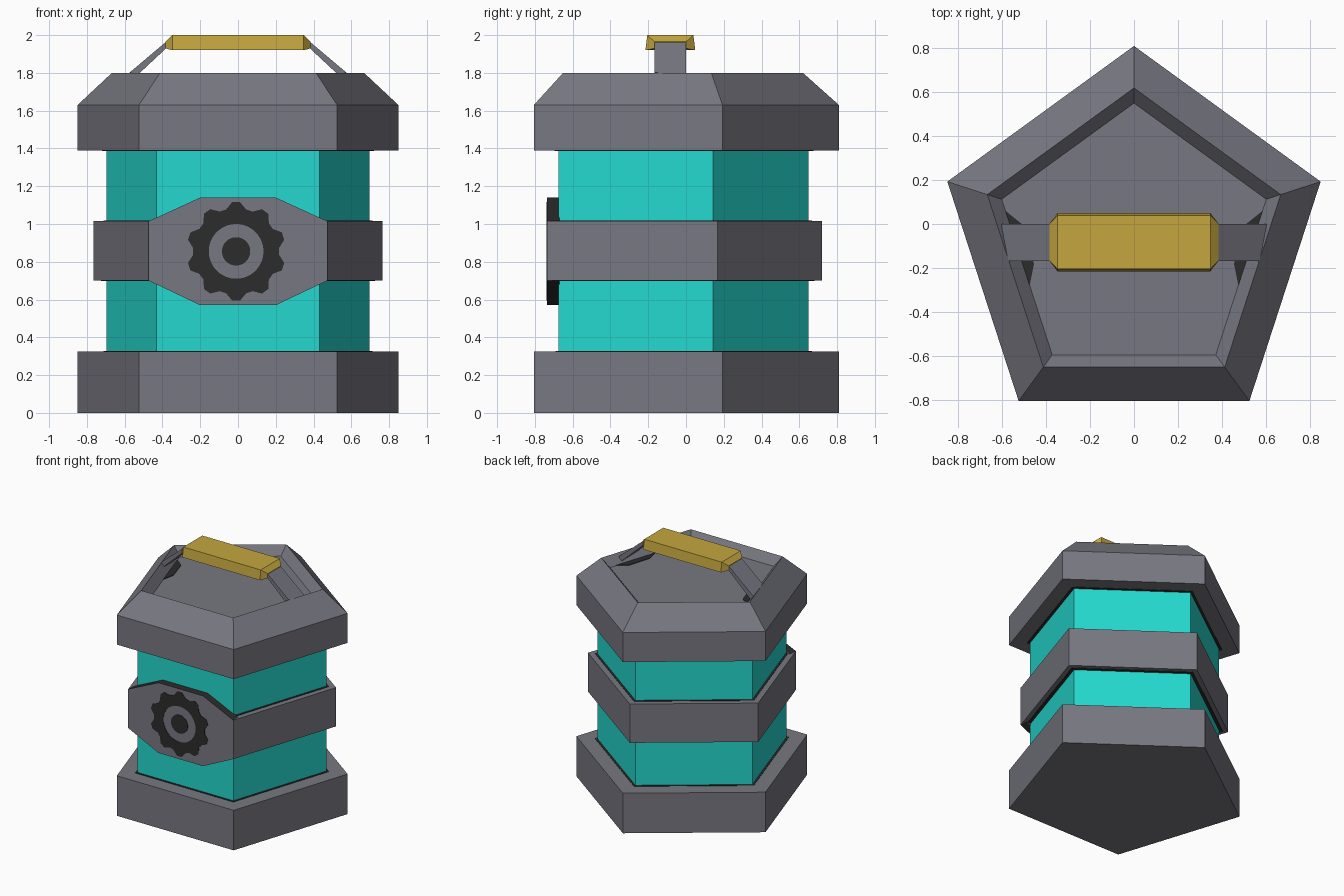
import bpy, bmesh, math

if "Cube" in bpy.data.objects:
    bpy.data.objects.remove(bpy.data.objects["Cube"])

CY = -0.083  # centre of the pentagons


def material(name, rgb):
    m = bpy.data.materials.new(name)
    m.diffuse_color = (*rgb, 1)
    m.use_nodes = True
    m.node_tree.nodes["Principled BSDF"].inputs["Base Color"].default_value = m.diffuse_color
    return m


GREY = material("grey metal", (0.185, 0.185, 0.22))
TEAL = material("teal glass", (0.018, 0.69, 0.62))
GOLD = material("gold grip", (0.55, 0.38, 0.05))
DARK = material("dark paint", (0.025, 0.025, 0.025))


def loft(name, loops, mat, caps=True, closed=False):
    """Skin a stack of equal-length point loops into one flat-shaded solid."""
    bm = bmesh.new()
    rows = [[bm.verts.new(p) for p in loop] for loop in loops]
    n = len(rows[0])
    pairs = list(zip(rows, rows[1:] + rows[:1])) if closed else list(zip(rows, rows[1:]))
    for a, b in pairs:
        for i in range(n):
            j = (i + 1) % n
            bm.faces.new((a[i], a[j], b[j], b[i]))
    if caps and not closed:
        bm.faces.new(rows[0])
        bm.faces.new(rows[-1])
    bmesh.ops.recalc_face_normals(bm, faces=bm.faces)
    me = bpy.data.meshes.new(name)
    bm.to_mesh(me)
    bm.free()
    me.materials.append(mat)
    ob = bpy.data.objects.new(name, me)
    bpy.context.collection.objects.link(ob)
    return ob


def pentagon(r, z):
    angles = [math.radians(90 + 72 * k) for k in range(5)]
    return [(r * math.cos(a), CY + r * math.sin(a), z) for a in angles]


# Main pentagonal stack
loft("base", [pentagon(0.893, 0), pentagon(0.893, 0.325)], GREY)
loft("body", [pentagon(0.732, 0.31), pentagon(0.732, 1.40)], TEAL)
loft("middle_band", [pentagon(0.804, 0.70), pentagon(0.804, 1.015)], GREY)
loft("lid", [pentagon(0.893, 1.39), pentagon(0.893, 1.63),
             pentagon(0.702, 1.80), pentagon(0.633, 1.73)], GREY)

# Dark painted lines where the ledges meet the body
for name, z0, z1, w in [("base_line", 0.324, 0.328, 0.018), ("band_top_line", 1.014, 1.018, 0.018),
                        ("band_bottom_line", 0.697, 0.701, 0.03), ("lid_line", 1.387, 1.391, 0.025)]:
    loft(name, [pentagon(0.725, z0), pentagon(0.732 + w, z0),
                pentagon(0.732 + w, z1), pentagon(0.725, z1)], DARK, closed=True)

# Front plate, with dark slanted edges above and below the band
half = [(0.20, 0.57), (0.473, 0.70), (0.473, 1.015), (0.20, 1.14)]
outline = half + [(-x, z) for x, z in reversed(half)]
plate = loft("front_plate", [[(x, y, z) for x, z in outline] for y in (-0.735, -0.67)], GREY)
plate.data.materials.append(DARK)
for f in plate.data.polygons:
    if abs(f.normal.z) > 0.3:
        f.material_index = 1


# Painted gear: toothed ring and hub
def circle(radius, y, n=40):
    pts = []
    for k in range(n):
        a = math.radians(90) + math.tau * (k - 0.5) / n
        pts.append((-0.01 + radius(k) * math.cos(a), y, 0.855 + radius(k) * math.sin(a)))
    return pts


def tooth(k):
    return 0.262 if k % 4 < 2 else 0.228


def bore(k):
    return 0.145


def hub(k):
    return 0.075


loft("gear_ring", [circle(tooth, -0.733), circle(tooth, -0.738),
                   circle(bore, -0.738), circle(bore, -0.733)], DARK, closed=True)
loft("gear_hub", [circle(hub, -0.733), circle(hub, -0.738)], DARK)

# Handle arms rising from the lid recess, and dark patches below them
for s, side in ((1, "right"), (-1, "left")):
    back = [(0.345, 1.995), (0.615, 1.767), (0.585, 1.739), (0.345, 1.963)]
    front = [(0.345, 1.995), (0.57, 1.805), (0.555, 1.767), (0.345, 1.963)]
    loft(side + "_handle_arm", [[(s * x, 0, z) for x, z in back],
                                [(s * x, -0.168, z) for x, z in front]], GREY)
    patch = [(0.585, 0.06), (0.475, -0.28), (0.455, -0.18), (0.51, 0.0)]
    loft(side + "_arm_patch", [[(s * x, y, z) for x, y in patch] for z in (1.729, 1.734)], DARK)


# Gold grip: slightly flared bar with tapered ends
def section(x, top, bottom, z0, z1):
    return [(x, CY - bottom, z0), (x, CY + bottom, z0), (x, CY + top, z1), (x, CY - top, z1)]


loft("handle_grip", [section(-0.385, 0.084, 0.084, 1.93, 1.965),
                     section(-0.348, 0.122, 0.132, 1.92, 2.0),
                     section(0.348, 0.122, 0.132, 1.92, 2.0),
                     section(0.385, 0.084, 0.084, 1.93, 1.965)], GOLD)
